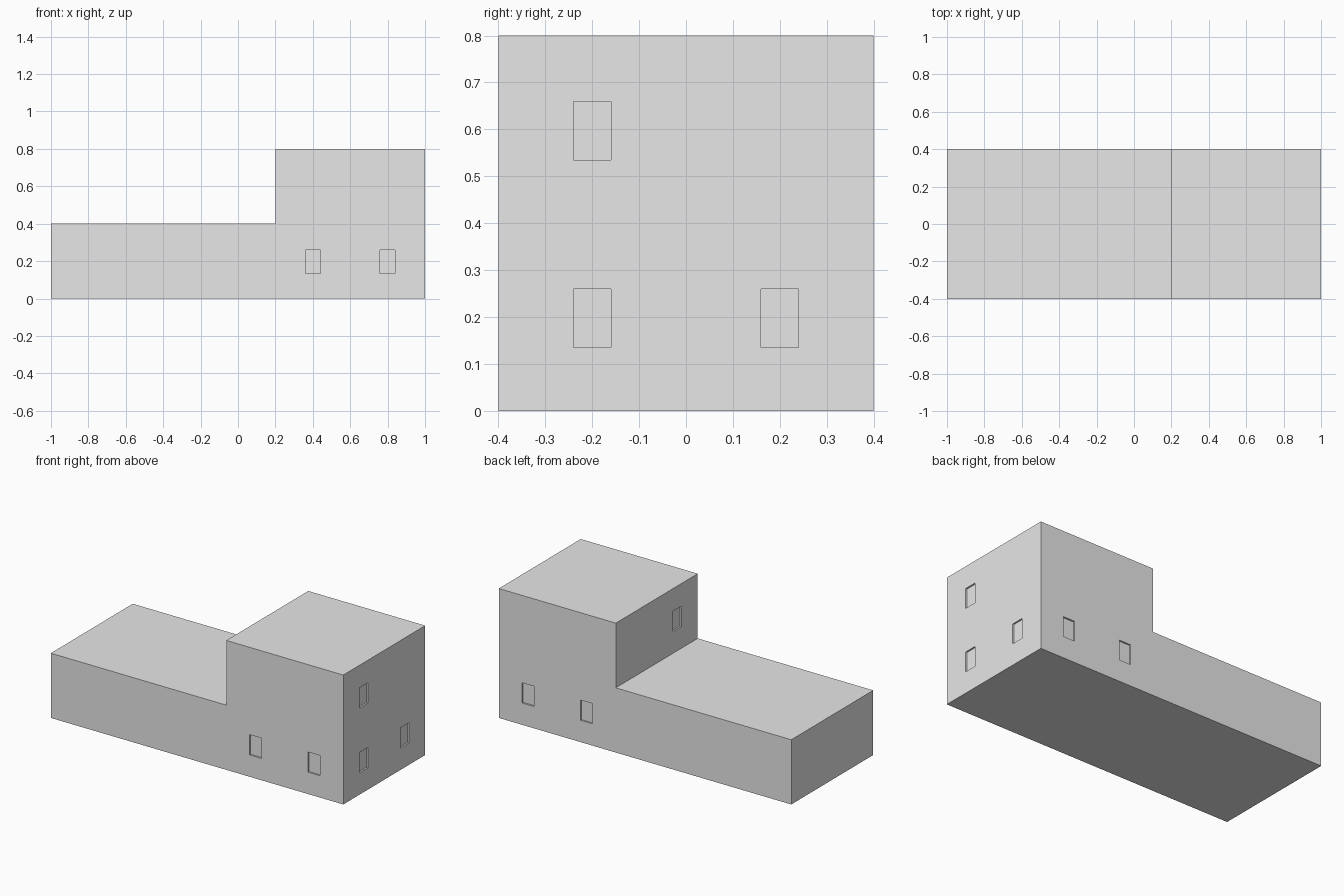
import bpy, bmesh
from mathutils import Matrix, Vector

if "Cube" in bpy.data.objects:
    bpy.data.objects.remove(bpy.data.objects["Cube"])

DEPTH = 0.01            # window recess depth
WIN_W, WIN_H = 0.08, 0.125
Z_LOW, Z_HIGH = 0.1975, 0.5975

grey = bpy.data.materials.new("light_grey")
grey.diffuse_color = (0.8, 0.8, 0.8, 1)
grey.use_nodes = True
grey.node_tree.nodes["Principled BSDF"].inputs["Base Color"].default_value = grey.diffuse_color


def make_object(name, bm):
    bmesh.ops.recalc_face_normals(bm, faces=bm.faces)
    mesh = bpy.data.meshes.new(name)
    bm.to_mesh(mesh)
    bm.free()
    mesh.materials.append(grey)
    obj = bpy.data.objects.new(name, mesh)
    bpy.context.collection.objects.link(obj)
    return obj


# Stepped block: L-shaped side profile pushed through the depth
profile = [(-1, 0), (1, 0), (1, 0.8), (0.2, 0.8), (0.2, 0.4), (-1, 0.4)]
bm = bmesh.new()
face = bm.faces.new([bm.verts.new((x, -0.4, z)) for x, z in profile])
new = bmesh.ops.extrude_face_region(bm, geom=[face])["geom"]
bmesh.ops.translate(bm, vec=(0, 0.8, 0),
                    verts=[v for v in new if isinstance(v, bmesh.types.BMVert)])
building = make_object("building_block", bm)

# Window recesses: (centre on the wall, along_x)
windows = [((x, y, Z_LOW), True) for x in (0.4, 0.8) for y in (-0.4, 0.4)]
windows += [((1, y, Z_LOW), False) for y in (-0.2, 0.2)]
windows += [((x, -0.2, Z_HIGH), False) for x in (0.2, 1)]

bm = bmesh.new()
for centre, along_x in windows:
    size = (WIN_W, 2 * DEPTH, WIN_H) if along_x else (2 * DEPTH, WIN_W, WIN_H)
    bmesh.ops.create_cube(bm, size=1, matrix=Matrix.Translation(Vector(centre))
                          @ Matrix.Diagonal((*size, 1)))
cutter = make_object("window_cutter", bm)
cutter.hide_render = True

# Cut the windows and remove the helper
cut = building.modifiers.new("windows", "BOOLEAN")
cut.operation = "DIFFERENCE"
cut.solver = "EXACT"
cut.object = cutter
bpy.context.view_layer.objects.active = building
building.select_set(True)
bpy.ops.object.modifier_apply(modifier=cut.name)
bpy.data.objects.remove(cutter)
